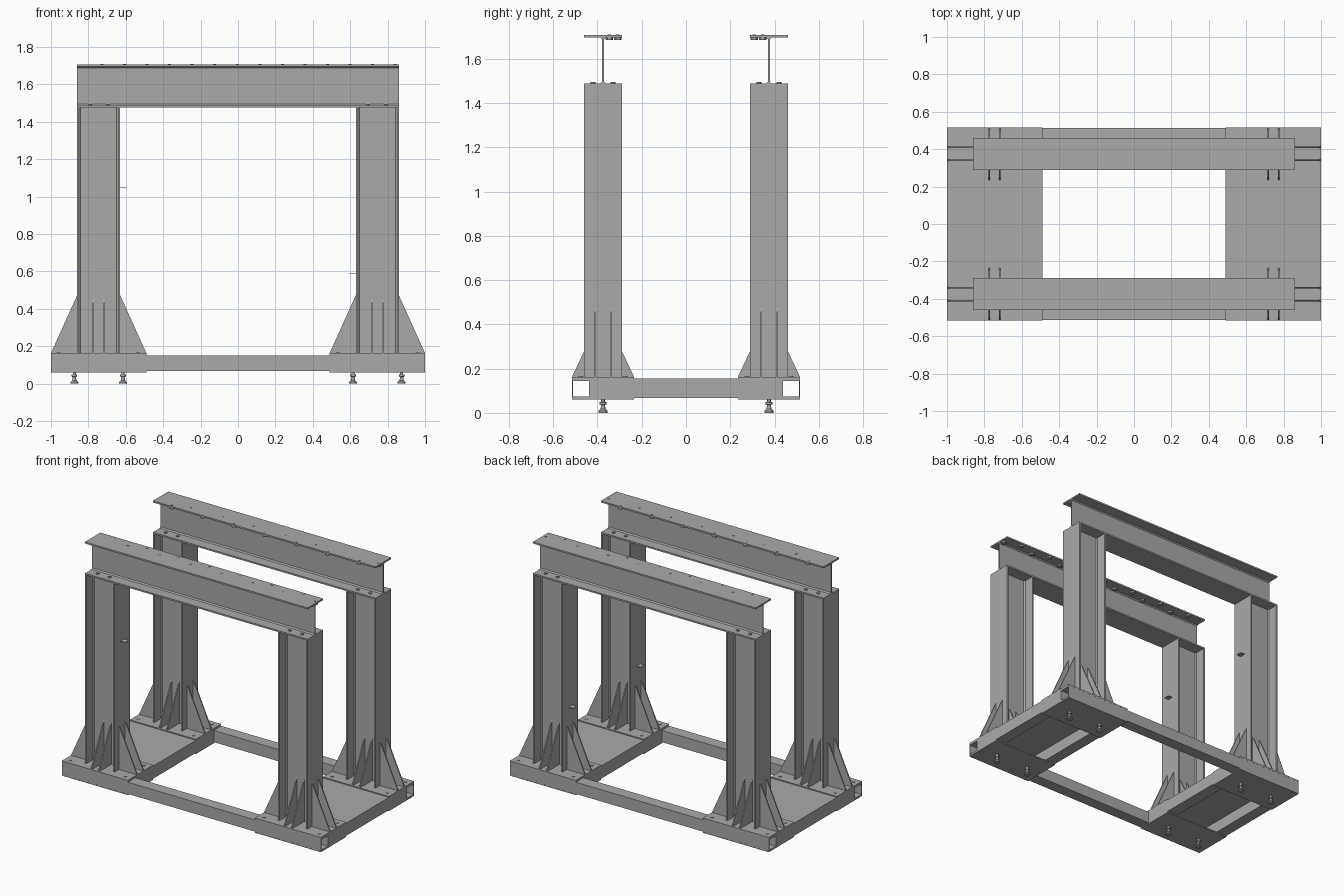
import bpy, bmesh, math
from mathutils import Matrix, Vector

if "Cube" in bpy.data.objects:
    bpy.data.objects.remove(bpy.data.objects["Cube"], do_unlink=True)

steel = bpy.data.materials.new("grey_steel")
steel.use_nodes = True
steel.diffuse_color = (0.4, 0.4, 0.4, 1)
steel.node_tree.nodes["Principled BSDF"].inputs["Base Color"].default_value = (0.4, 0.4, 0.4, 1)


def finish(name, bm, smooth=False):
    bmesh.ops.recalc_face_normals(bm, faces=bm.faces)
    mesh = bpy.data.meshes.new(name)
    bm.to_mesh(mesh)
    bm.free()
    mesh.materials.append(steel)
    obj = bpy.data.objects.new(name, mesh)
    bpy.context.collection.objects.link(obj)
    if smooth:
        bpy.ops.object.select_all(action='DESELECT')
        obj.select_set(True)
        bpy.context.view_layer.objects.active = obj
        bpy.ops.object.shade_smooth_by_angle(angle=math.radians(35))
    return obj


def box(name, x, y, z):
    """Box from (low, high) pairs."""
    bm = bmesh.new()
    bmesh.ops.create_cube(bm, size=1)
    for v in bm.verts:
        v.co = [lo + (hi - lo) * (c + 0.5) for c, (lo, hi) in zip(v.co, (x, y, z))]
    return finish(name, bm)


def prism(name, points, origin, u, v, depth):
    """Extrude a 2D outline lying in the u, v plane along the depth vector."""
    bm = bmesh.new()
    o, u, v = Vector(origin), Vector(u), Vector(v)
    face = bm.faces.new([bm.verts.new(o + u * a + v * b) for a, b in points])
    ext = bmesh.ops.extrude_face_region(bm, geom=[face])["geom"]
    bmesh.ops.translate(bm, vec=depth, verts=[e for e in ext if isinstance(e, bmesh.types.BMVert)])
    return finish(name, bm)


def discs(name, places, radius, height, sides):
    """One object of many short upright cylinders, based at the given places."""
    bm = bmesh.new()
    for p in places:
        bmesh.ops.create_cone(bm, cap_ends=True, segments=sides, radius1=radius, radius2=radius,
                              depth=height, matrix=Matrix.Translation(Vector(p) + Vector((0, 0, height / 2))))
    return finish(name, bm, smooth=sides > 6)


def lathe(name, profile, x, y, sides=20):
    bm = bmesh.new()
    verts = [bm.verts.new((x + r, y, z)) for r, z in profile]
    edges = [bm.edges.new(pair) for pair in zip(verts, verts[1:])]
    bmesh.ops.spin(bm, geom=verts + edges, cent=(x, y, 0), axis=(0, 0, 1),
                   angle=math.tau, steps=sides, use_duplicate=False)
    bmesh.ops.remove_doubles(bm, verts=bm.verts, dist=0.0001)
    return finish(name, bm, smooth=True)


# Rolled H section: a runs along the flange width, b along the section depth
W, D, T, WEB, ROOT = 0.085, 0.115, 0.011, 0.004, 0.008
quarter = [(W, D), (W, D - T), (WEB + ROOT, D - T), (WEB, D - T - ROOT)]
half = quarter + [(a, -b) for a, b in reversed(quarter)]
H_SECTION = half + [(-a, -b) for a, b in half]

COL_X, COL_Y = 0.745, 0.375
TUBE_Z, PLATE_TOP, BEAM_BASE = (0.068, 0.15), 0.163, 1.477
GUSSET = [(0, 0), (0.14, 0), (0, 0.31)]
GT = 0.008

for sy, ylabel in ((-1, "front"), (1, "back")):
    # Long square tube with open ends
    yc, zc, h, i = sy * 0.4735, sum(TUBE_Z) / 2, 0.041, 0.036
    bm = bmesh.new()
    rings = []
    for x in (-1, 1):
        for r in (h, i):
            rings.append([bm.verts.new((x, yc + a * r, zc + b * r))
                          for a, b in ((-1, -1), (1, -1), (1, 1), (-1, 1))])
    outer0, inner0, outer1, inner1 = rings
    for p, q in ((outer0, outer1), (inner0, inner1), (outer0, inner0), (outer1, inner1)):
        for k in range(4):
            n = (k + 1) % 4
            bm.faces.new((p[k], p[n], q[n], q[k]))
    finish(ylabel + "_base_tube", bm)

    # Top beam
    prism(ylabel + "_top_beam", H_SECTION, (-0.86, sy * COL_Y, BEAM_BASE + D),
          (0, 1, 0), (0, 0, 1), (1.72, 0, 0))
    # Two staggered rows of bolts through the inner half of the top flange
    spots = [(-0.727 + 0.1205 * k, sy * (0.308 if k % 2 == 0 else 0.347)) for k in range(14)]
    top = BEAM_BASE + 2 * D
    discs(ylabel + "_flange_bolts", [(x, y, top) for x, y in spots], 0.008, 0.002, 12)
    discs(ylabel + "_flange_nuts", [(x, y, top - T - 0.012) for x, y in spots], 0.0175, 0.013, 6)

    for sx, xlabel in ((-1, "right"), (1, "left")):
        tag = ylabel + "_" + xlabel
        cx, cy = sx * COL_X, sy * COL_Y
        # Corner plates above and below the tubes
        px = sorted((sx * 0.49, sx))
        py = sorted((sy * 0.235, sy * 0.515))
        box(tag + "_corner_plate", px, py, (TUBE_Z[1], PLATE_TOP))
        box(tag + "_lower_plate", px, py, (0.06, TUBE_Z[0]))
        discs(tag + "_plate_bolts", [(sx * x, sy * y, PLATE_TOP) for x in (0.535, 0.96)
                                     for y in (0.275, 0.475)], 0.01, 0.003, 12)
        # Column
        prism(tag + "_column", H_SECTION, (cx, cy, PLATE_TOP), (0, 1, 0), (1, 0, 0),
              (0, 0, BEAM_BASE - PLATE_TOP))
        # Bolts joining column and beam
        discs(tag + "_joint_bolts", [(sx * x, cy + o, BEAM_BASE + T) for x in (0.695, 0.79)
                                     for o in (-0.045, 0.045)], 0.011, 0.007, 6)
        # Triangular gussets against the flanges and the web
        for side in (-1, 1):
            for off in (-0.035, 0.035):
                prism(tag + "_flange_gusset", GUSSET, (cx + side * D, cy + off - GT / 2, PLATE_TOP),
                      (side, 0, 0), (0, 0, 1), (0, GT, 0))
            for off in (-0.028, 0.028):
                prism(tag + "_web_gusset", [(a, b * 0.96) for a, b in GUSSET],
                      (cx + off - GT / 2, cy, PLATE_TOP), (0, side, 0), (0, 0, 1), (GT, 0, 0))
        # Small tab on the inner flange
        tz = 1.05 if sx < 0 else 0.59
        box(tag + "_tab", sorted((sx * 0.595, sx * 0.632)), (cy - 0.02, cy + 0.02), (tz - 0.002, tz + 0.002))
        # Levelling feet
        for fx in (0.615, 0.875):
            lathe(tag + "_foot", [(0, 0), (0.021, 0), (0.021, 0.008), (0.011, 0.018), (0.009, 0.036),
                                  (0.015, 0.038), (0.015, 0.048), (0.008, 0.05), (0.008, 0.062), (0, 0.062)],
                  sx * fx, cy)

for sx, xlabel in ((-1, "right"), (1, "left")):
    # Cross members and the deck plate between the corner plates
    for lo, hi, part in ((0.49, 0.572, "inner"), (0.918, 1, "outer")):
        box(xlabel + "_" + part + "_cross_tube", sorted((sx * lo, sx * hi)), (-0.4325, 0.4325), TUBE_Z)
    box(xlabel + "_deck_plate", sorted((sx * 0.49, sx)), (-0.235, 0.235), (TUBE_Z[1], 0.156))
